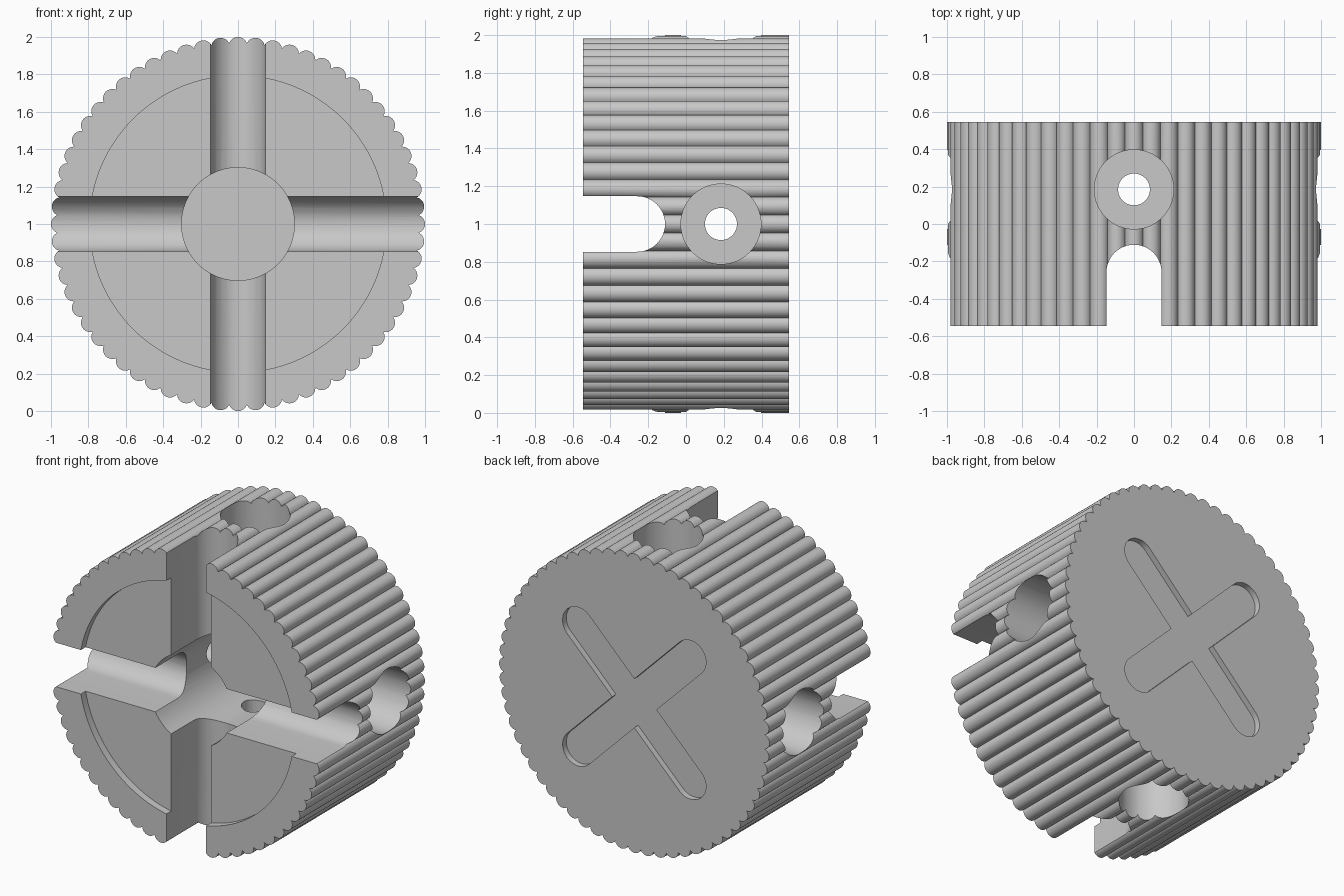
import bpy, bmesh
from math import sin, cos, pi, asin, radians, atan2
from mathutils import Vector

cube = bpy.data.objects.get("Cube")
if cube:
    bpy.data.objects.remove(cube, do_unlink=True)

HALF = 0.546         # half of the body's depth along y
RIBS = 64
RIB_R = 0.05
PLACE = {"X": lambda u, v, w: (w, u, v),
         "Y": lambda u, v, w: (u, w, v),
         "Z": lambda u, v, w: (u, v, w)}


def prism(name, outline, axis, lo, hi):
    """Extrude a closed 2D outline along an axis."""
    bm = bmesh.new()
    verts = [bm.verts.new(PLACE[axis](u, v, lo)) for u, v in outline]
    face = bm.faces.new(verts)
    ext = bmesh.ops.extrude_face_region(bm, geom=[face])
    top = [g for g in ext["geom"] if isinstance(g, bmesh.types.BMVert)]
    bmesh.ops.translate(bm, verts=top, vec=Vector(PLACE[axis](0, 0, hi - lo)))
    bmesh.ops.recalc_face_normals(bm, faces=bm.faces)
    mesh = bpy.data.meshes.new(name)
    bm.to_mesh(mesh)
    bm.free()
    obj = bpy.data.objects.new(name, mesh)
    bpy.context.collection.objects.link(obj)
    return obj


def arc(cu, cv, r, start, end, steps):
    return [(cu + r * cos(start + (end - start) * i / steps),
             cv + r * sin(start + (end - start) * i / steps)) for i in range(steps + 1)]


def circle(cu, cv, r, steps=64):
    return arc(cu, cv, r, 0, 2 * pi, steps)[:-1]


def stadium(a, b, r, steps=24):
    """Round-ended bar between two points."""
    t = atan2(b[1] - a[1], b[0] - a[0])
    return arc(*b, r, t - pi / 2, t + pi / 2, steps) + arc(*a, r, t + pi / 2, t + 3 * pi / 2, steps)


# Ribbed body
ring = 1 - RIB_R
step = pi / RIBS
sweep = step + asin(ring * sin(step) / RIB_R)
outline = []
for i in range(RIBS):
    t = 2 * step * i
    outline += arc(ring * cos(t), ring * sin(t), RIB_R, t - sweep, t + sweep, 10)[:-1]
body = prism("ribbed_body", outline, "Y", -HALF, HALF)

# Cutters: shallow front recess, crossed round-bottomed slots, centre pocket
slot_r, slot_y = 0.147, -0.258
cutters = [
    prism("front_recess", circle(0, 0, 0.793, 128), "Y", -1, -HALF + 0.05),
    prism("slot_across", stadium((-1, 0), (slot_y, 0), slot_r), "X", -1.2, 1.2),
    prism("slot_upright", stadium((0, -1), (0, slot_y), slot_r), "Z", -1.2, 1.2),
    prism("centre_pocket", circle(0, 0, 0.302), "Y", -1, 0.38),
]

# Cutters: cross holes with a wide counterbore at each end
hole_y = 0.185
for axis, centre in (("X", (hole_y, 0)), ("Z", (0, hole_y))):
    cutters.append(prism("cross_hole", circle(*centre, 0.085, 48), axis, -1.2, 1.2))
    for lo, hi in ((-1.2, -0.5), (0.5, 1.2)):
        cutters.append(prism("counterbore", circle(*centre, 0.212), axis, lo, hi))

# Cutters: diagonal cross recess on the back
reach = 0.415
for s in (-1, 1):
    bar = stadium((-reach, -s * reach), (reach, s * reach), 0.115)
    cutters.append(prism("back_cross", bar, "Y", HALF - 0.04, 1))

bpy.context.view_layer.objects.active = body
body.select_set(True)
for cutter in cutters:
    mod = body.modifiers.new(cutter.name, "BOOLEAN")
    mod.operation = "DIFFERENCE"
    mod.solver = "EXACT"
    mod.object = cutter
    bpy.ops.object.modifier_apply(modifier=mod.name)
    bpy.data.objects.remove(cutter, do_unlink=True)

# Stand it on the ground, shade and colour it
for v in body.data.vertices:
    v.co.z += 1
bpy.ops.object.shade_smooth_by_angle(angle=radians(30))

grey = bpy.data.materials.new("plain_grey")
grey.use_nodes = True
colour = (0.58, 0.58, 0.58, 1)
grey.diffuse_color = colour
grey.node_tree.nodes["Principled BSDF"].inputs["Base Color"].default_value = colour
body.data.materials.clear()
body.data.materials.append(grey)
